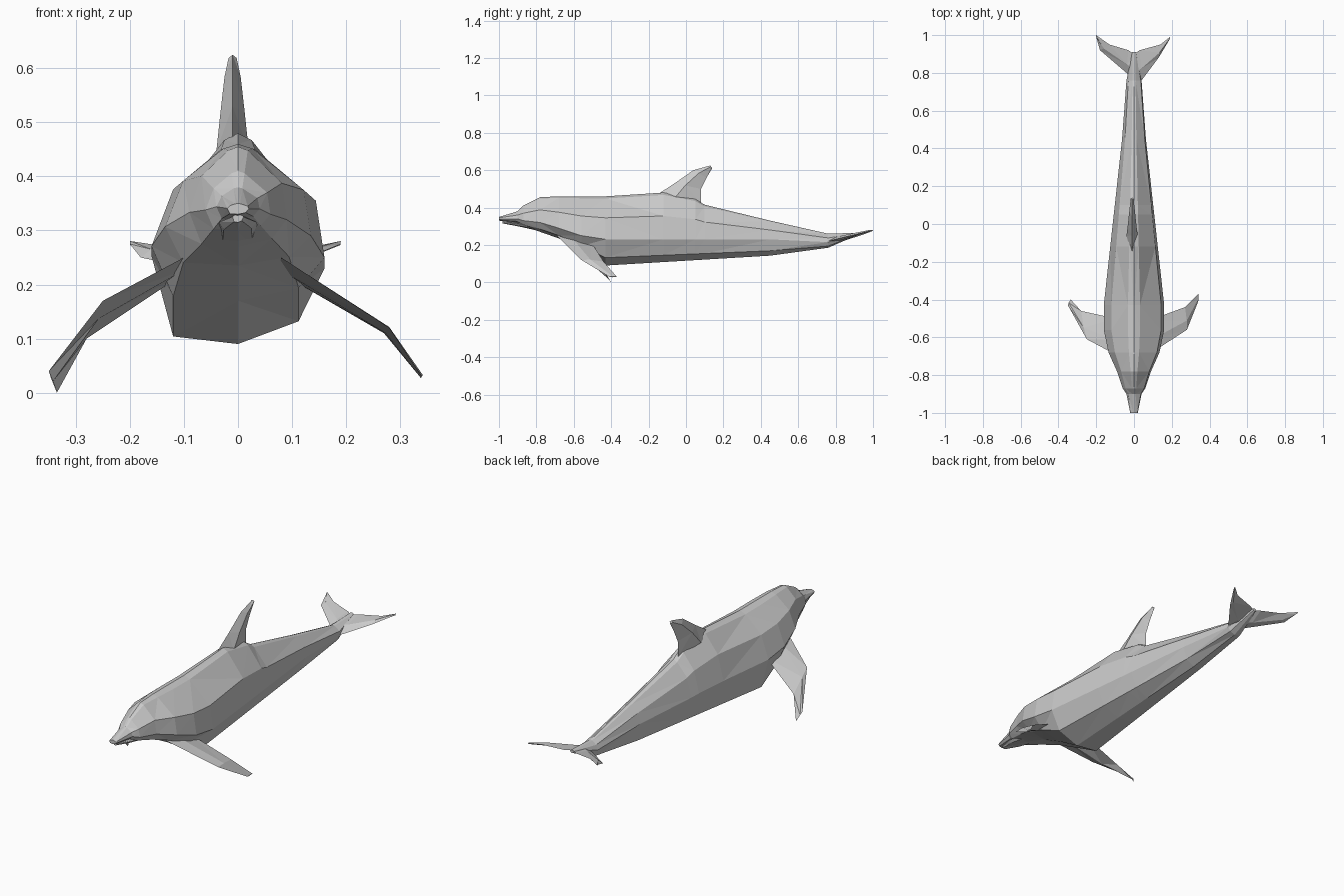
import bpy
import bmesh
from mathutils import Vector

cube = bpy.data.objects.get("Cube")
if cube:
    bpy.data.objects.remove(cube, do_unlink=True)

# One plain grey skin
skin = bpy.data.materials.new("grey skin")
skin.use_nodes = True
grey = (0.6, 0.6, 0.6, 1)
skin.diffuse_color = grey
skin.node_tree.nodes["Principled BSDF"].inputs["Base Color"].default_value = grey


def loft(name, rings):
    """Join matching rings of points into a closed, flat-shaded solid."""
    bm = bmesh.new()
    loops = [[bm.verts.new(point) for point in ring] for ring in rings]
    count = len(loops[0])
    for first, second in zip(loops, loops[1:]):
        for i in range(count):
            j = (i + 1) % count
            bm.faces.new((first[i], first[j], second[j], second[i]))
    bm.faces.new(loops[0])
    bm.faces.new(loops[-1])
    bmesh.ops.triangulate(bm, faces=bm.faces[:])
    bmesh.ops.recalc_face_normals(bm, faces=bm.faces[:])
    mesh = bpy.data.meshes.new(name)
    bm.to_mesh(mesh)
    bm.free()
    mesh.materials.append(skin)
    part = bpy.data.objects.new(name, mesh)
    bpy.context.collection.objects.link(part)
    return part


# Half sections: share of the width, then height from belly (-1) over side (0) to back (1)
LEFT_HALF = [(0.2, 0.95), (0.9, 0.5), (1, 0), (0.7, -0.7)]
RIGHT_HALF = [(0.2, 0.95), (0.75, 0.6), (1, 0.1), (0.75, -0.9)]


def body_ring(y, top, bottom, width, side):
    """Ten-sided cross-section with a narrow back ridge and a flat belly."""
    def place(share, level, direction):
        reach = top - side if level > 0 else side - bottom
        return (direction * width * share, y, side + level * reach)

    left = [place(share, level, 1) for share, level in LEFT_HALF]
    right = [place(share, level, -1) for share, level in reversed(RIGHT_HALF)]
    return [(0, y, top)] + left + [(0, y, bottom)] + right


def trunk_ring(y, top):
    """Section of the trunk, whose belly rises and sides narrow evenly to the tail."""
    distance = y - TRUNK_START
    bottom = BELLY_HEIGHT + distance * BELLY_RISE
    width = TRUNK_WIDTH - distance * TRUNK_TAPER
    return body_ring(y, top, bottom, width, SIDE_HEIGHT)


def fin(name, leading, trailing, thickness):
    """Blade with a diamond section between its leading and trailing edges."""
    leading = [Vector(point) for point in leading]
    trailing = [Vector(point) for point in trailing]
    chord = trailing[0] - leading[0]
    span = leading[-1] - leading[0]
    normal = chord.cross(span).normalized()
    rings = []
    for i, (front, back) in enumerate(zip(leading, trailing)):
        offset = normal * thickness * (1 - i / len(leading))
        middle = front.lerp(back, 0.4)
        rings.append([front, middle + offset, back, middle - offset])
    return loft(name, rings)


# Head, from beak to chest: y, top, bottom, half width, height of widest point
head_stations = [
    (-1, 0.35, 0.33, 0.02, 0.34),
    (-0.9, 0.38, 0.32, 0.04, 0.34),
    (-0.87, 0.41, 0.3, 0.06, 0.33),
    (-0.78, 0.455, 0.27, 0.09, 0.32),
    (-0.68, 0.46, 0.235, 0.135, 0.29),
    (-0.56, 0.46, 0.17, 0.16, 0.25),
]

# Trunk: y and top, with the rest following a straight taper
TRUNK_START = -0.43
BELLY_HEIGHT = 0.09
BELLY_RISE = 0.06
TRUNK_WIDTH = 0.16
TRUNK_TAPER = 0.11
SIDE_HEIGHT = 0.23
trunk_stations = [(TRUNK_START, 0.46), (-0.12, 0.48), (0.05, 0.445), (0.1, 0.415), (0.45, 0.33)]

# Tail stock, ending between the flukes
tail_stations = [
    (0.76, 0.26, 0.185, 0.04, 0.215),
    (0.91, 0.265, 0.25, 0.01, 0.26),
]

rings = [body_ring(*station) for station in head_stations]
rings += [trunk_ring(*station) for station in trunk_stations]
rings += [body_ring(*station) for station in tail_stations]
loft("body", rings)

# Lower jaw sits just below the beak, leaving a mouth line
jaw_stations = [
    (-0.98, 0.33, 0.315, 0.01, 0.325),
    (-0.9, 0.32, 0.3, 0.035, 0.315),
    (-0.74, 0.3, 0.265, 0.04, 0.285),
]
loft("lower_jaw", [body_ring(*station) for station in jaw_stations])

# Swept dorsal fin, set slightly off the centre line
fin_centre = -0.01
dorsal_leading = [(-0.16, 0.465), (-0.06, 0.53), (0.04, 0.6), (0.13, 0.625)]
dorsal_trailing = [(0.08, 0.42), (0.08, 0.5), (0.11, 0.56), (0.14, 0.61)]
fin("dorsal_fin",
    [(fin_centre, y, z) for y, z in dorsal_leading],
    [(fin_centre, y, z) for y, z in dorsal_trailing],
    thickness=0.03)

# Flippers, held at slightly different angles
fin("left_flipper",
    leading=[(0.08, -0.69, 0.25), (0.28, -0.56, 0.12), (0.34, -0.41, 0.03)],
    trailing=[(0.08, -0.51, 0.22), (0.27, -0.44, 0.11), (0.34, -0.37, 0.03)],
    thickness=0.01)
fin("right_flipper",
    leading=[(-0.1, -0.69, 0.25), (-0.25, -0.61, 0.17), (-0.35, -0.43, 0.04)],
    trailing=[(-0.1, -0.5, 0.22), (-0.28, -0.46, 0.1), (-0.335, -0.4, 0)],
    thickness=0.01)

# Tail flukes, the right one swept a little further back
fin("left_fluke",
    leading=[(0, 0.74, 0.22), (0.04, 0.76, 0.22), (0.13, 0.88, 0.25), (0.19, 0.98, 0.275)],
    trailing=[(0, 0.9, 0.26), (0.03, 0.92, 0.26), (0.14, 0.95, 0.27), (0.19, 0.99, 0.28)],
    thickness=0.015)
fin("right_fluke",
    leading=[(0, 0.77, 0.22), (-0.04, 0.8, 0.22), (-0.18, 0.92, 0.25), (-0.2, 0.99, 0.275)],
    trailing=[(0, 0.9, 0.26), (-0.03, 0.92, 0.26), (-0.13, 0.95, 0.27), (-0.2, 1, 0.28)],
    thickness=0.015)
